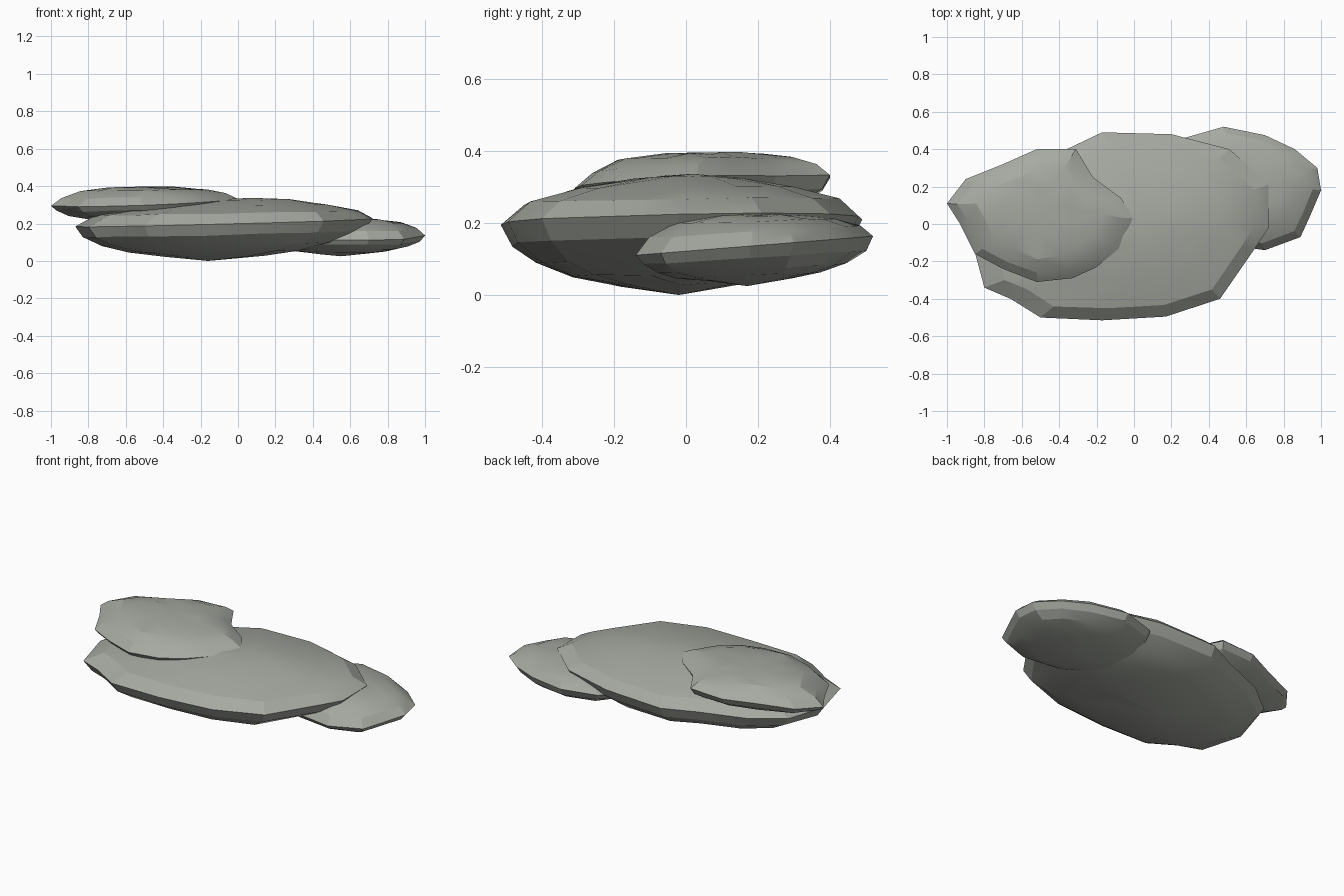
import bpy
import bmesh
import random
from mathutils import Vector

random.seed(4)

cube = bpy.data.objects.get("Cube")
if cube:
    bpy.data.objects.remove(cube, do_unlink=True)

# Single stone colour
stone = bpy.data.materials.new("greenish grey stone")
stone.use_nodes = True
colour = (0.38, 0.40, 0.355, 1.0)
stone.diffuse_color = colour
shader = next(n for n in stone.node_tree.nodes if n.type == 'BSDF_PRINCIPLED')
shader.inputs["Base Color"].default_value = colour
shader.inputs["Roughness"].default_value = 0.9

# Ring profiles: (share of the rim size, share of the way to the apex height)
SLOPED_TOP = [(0.88, 0.40), (0.62, 0.70), (0.30, 0.92)]
FULL_TOP = [(0.88, 0.42), (0.68, 0.78), (0.38, 0.95)]
UNDERSIDE = [(0.94, 0.29), (0.80, 0.55), (0.60, 0.74), (0.33, 0.87)]


def make_stone(name, outline, rim_height, crown, base, top_profile):
    """Flat boulder: a hand-drawn rim closed by rings towards a crown and a base."""
    bm = bmesh.new()
    rim = [bm.verts.new((x, y, rim_height(x, y))) for x, y in outline]

    def close_side(apex, profile):
        apex = Vector(apex)
        previous = rim
        for size, rise in profile:
            ring = []
            for v in rim:
                p = apex.lerp(v.co, size)
                p.z = v.co.z + (apex.z - v.co.z) * rise
                wobble = 0.018 * (1.1 - size)
                p.x += random.uniform(-wobble, wobble)
                p.y += random.uniform(-wobble, wobble)
                p.z += random.uniform(-0.004, 0.004)
                ring.append(bm.verts.new(p))
            for i in range(len(rim)):
                j = (i + 1) % len(rim)
                bm.faces.new((previous[i], previous[j], ring[j], ring[i]))
            previous = ring
        tip = bm.verts.new(apex)
        for i in range(len(rim)):
            bm.faces.new((previous[i], previous[(i + 1) % len(rim)], tip))

    close_side(crown, top_profile)
    close_side(base, UNDERSIDE)
    bmesh.ops.recalc_face_normals(bm, faces=bm.faces[:])
    mesh = bpy.data.meshes.new(name)
    bm.to_mesh(mesh)
    bm.free()
    mesh.materials.append(stone)
    obj = bpy.data.objects.new(name, mesh)
    bpy.context.collection.objects.link(obj)

    # Soft faces with crisp rim edges
    bpy.ops.object.select_all(action='DESELECT')
    obj.select_set(True)
    bpy.context.view_layer.objects.active = obj
    bpy.ops.object.shade_smooth_by_angle(angle=0.3)
    return obj


# Large middle slab
make_stone(
    "main_stone",
    [(0.72, 0.21), (0.51, 0.40), (0.20, 0.48), (-0.17, 0.49),
     (-0.36, 0.40), (-0.62, 0.30), (-0.80, 0.16), (-0.87, -0.08),
     (-0.80, -0.34), (-0.66, -0.40), (-0.50, -0.50), (-0.17, -0.515),
     (0.17, -0.495), (0.46, -0.40), (0.64, -0.14), (0.72, -0.02)],
    lambda x, y: 0.207 + 0.025 * x + 0.015 * y,
    (0.08, 0.02, 0.337), (-0.16, -0.02, 0.0), SLOPED_TOP)

# Stone resting on the right end
make_stone(
    "upper_stone",
    [(-1.0, 0.11), (-0.90, 0.24), (-0.70, 0.32), (-0.52, 0.40),
     (-0.31, 0.40), (-0.22, 0.25), (-0.07, 0.14), (0.0, 0.03),
     (-0.08, -0.13), (-0.20, -0.23), (-0.33, -0.29), (-0.52, -0.31),
     (-0.70, -0.24), (-0.85, -0.16), (-0.93, 0.0)],
    lambda x, y: 0.33 + 0.04 * x + 0.04 * y,
    (-0.52, 0.09, 0.397), (-0.50, 0.06, 0.20), FULL_TOP)

# Low stone tucked under the left end
make_stone(
    "lower_stone",
    [(1.0, 0.18), (0.98, 0.30), (0.86, 0.40), (0.70, 0.475),
     (0.48, 0.52), (0.27, 0.46), (0.16, 0.30), (0.14, 0.14),
     (0.23, 0.0), (0.42, -0.10), (0.70, -0.14), (0.89, -0.07),
     (0.94, 0.04)],
    lambda x, y: 0.122 + 0.08 * y,
    (0.62, 0.20, 0.226), (0.55, 0.17, 0.025), FULL_TOP)
